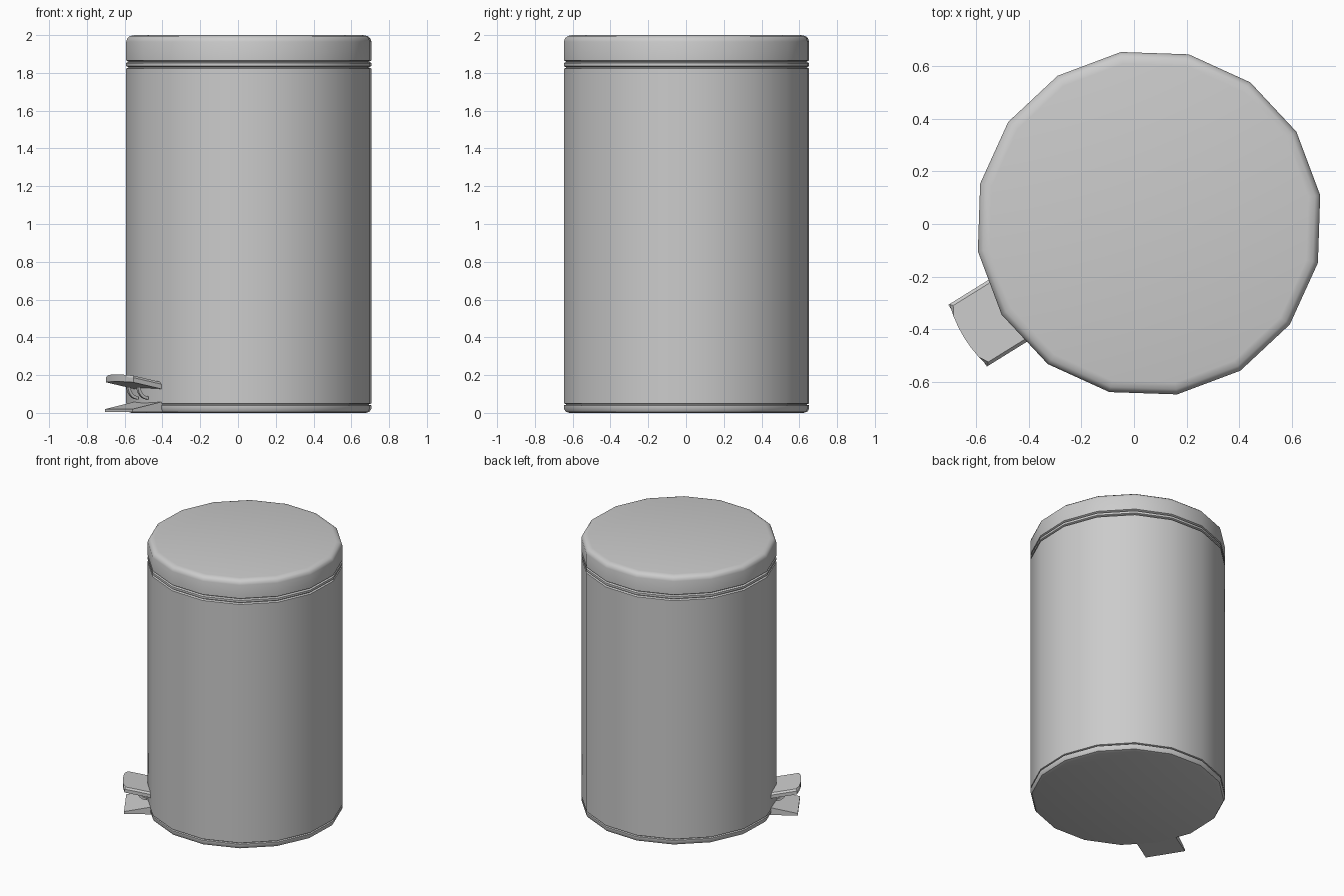
import bpy
import bmesh
import math
from mathutils import Matrix, Vector

cube = bpy.data.objects.get("Cube")
if cube:
    bpy.data.objects.remove(cube)

SIDES = 16
START = math.radians(9.3)
PEDAL_ANGLE = START + 9 * math.tau / SIDES
CENTRE = Vector((0.057, 0.003, 0))
R = 0.658
# Pedal frame: local x points outward from the bin axis
FRAME = Matrix.Translation(CENTRE) @ Matrix.Rotation(PEDAL_ANGLE, 4, "Z")

steel = bpy.data.materials.new("grey_steel")
steel.use_nodes = True
GREY = (0.6, 0.6, 0.6, 1)
steel.diffuse_color = GREY
steel.node_tree.nodes["Principled BSDF"].inputs["Base Color"].default_value = GREY


def finish(name, bm, angle=40):
    bmesh.ops.recalc_face_normals(bm, faces=bm.faces)
    mesh = bpy.data.meshes.new(name)
    bm.to_mesh(mesh)
    bm.free()
    obj = bpy.data.objects.new(name, mesh)
    bpy.context.collection.objects.link(obj)
    mesh.materials.append(steel)
    bpy.ops.object.select_all(action="DESELECT")
    obj.select_set(True)
    bpy.context.view_layer.objects.active = obj
    bpy.ops.object.shade_smooth_by_angle(angle=math.radians(angle))
    return obj


def drum(name, profile):
    """Closed 16-sided solid from (radius, height) pairs, bottom to top."""
    bm = bmesh.new()
    rings = []
    for r, z in profile:
        rings.append([bm.verts.new(CENTRE + Vector((
            r * math.cos(START + i * math.tau / SIDES),
            r * math.sin(START + i * math.tau / SIDES), z))) for i in range(SIDES)])
    for low, high in zip(rings, rings[1:]):
        for i in range(SIDES):
            j = (i + 1) % SIDES
            bm.faces.new((low[i], low[j], high[j], high[i]))
    bm.faces.new(rings[0])
    bm.faces.new(rings[-1])
    return finish(name, bm)


def plate(name, half_width, inner, outer, bulge, top, bottom, bevel=0):
    """Slab with a bowed outer edge; top and bottom give height by radius."""
    outline = [(inner, -half_width)]
    steps = 6
    for i in range(steps + 1):
        t = 2 * i / steps - 1
        outline.append((outer + bulge * (1 - t * t), t * half_width))
    outline.append((inner, half_width))
    bm = bmesh.new()
    lower = [bm.verts.new((x, y, bottom(x))) for x, y in outline]
    upper = [bm.verts.new((x, y, top(x))) for x, y in outline]
    bm.faces.new(lower)
    cap = bm.faces.new(upper)
    for i in range(len(outline)):
        j = (i + 1) % len(outline)
        bm.faces.new((lower[i], lower[j], upper[j], upper[i]))
    if bevel:
        bmesh.ops.bevel(bm, geom=list(cap.edges), offset=bevel, segments=1,
                        affect="EDGES")
    bm.transform(FRAME)
    return finish(name, bm, 30)


# Bin shell
drum("base_ring", [(R - 0.03, 0), (R - 0.01, 0.006), (R, 0.022), (R, 0.04), (R - 0.01, 0.043)])
drum("body", [(R - 0.012, 0.04), (R - 0.012, 0.046), (R, 0.05),
              (R, 1.822), (R - 0.012, 1.828), (R - 0.012, 1.835)])
drum("collar_ring", [(R - 0.012, 1.83), (R, 1.836), (R, 1.852), (R - 0.012, 1.858)])
drum("lid", [(R - 0.012, 1.856), (R - 0.012, 1.86), (R, 1.866), (R, 1.965),
             (R - 0.006, 1.983), (R - 0.02, 1.995), (R - 0.045, 2.0)])

# Foot pedal and the wedge under it
plate("pedal", 0.138, 0.6, 0.805, 0.02,
      lambda x: 0.2 - 0.2 * (0.81 - x), lambda x: 0.163 - 0.2 * (0.81 - x), 0.012)
plate("pedal_foot", 0.138, 0.6, 0.81, 0,
      lambda x: 0.02 + 0.21 * (0.81 - x), lambda x: 0.004)

# Curved pedal arms
for name, side in (("left_pedal_arm", 1), ("right_pedal_arm", -1)):
    bm = bmesh.new()
    rows = []
    for i in range(7):
        a = math.radians(-90 + 15 * i)
        rows.append([bm.verts.new((0.66 + r * math.cos(a), 0.05 * side + w,
                                   0.137 + r * math.sin(a)))
                     for r, w in ((0.05, -0.008), (0.066, -0.008), (0.066, 0.008), (0.05, 0.008))])
    for a, b in zip(rows, rows[1:]):
        for k in range(4):
            m = (k + 1) % 4
            bm.faces.new((a[k], a[m], b[m], b[k]))
    bm.faces.new(rows[0])
    bm.faces.new(rows[-1])
    bm.transform(FRAME)
    finish(name, bm)
